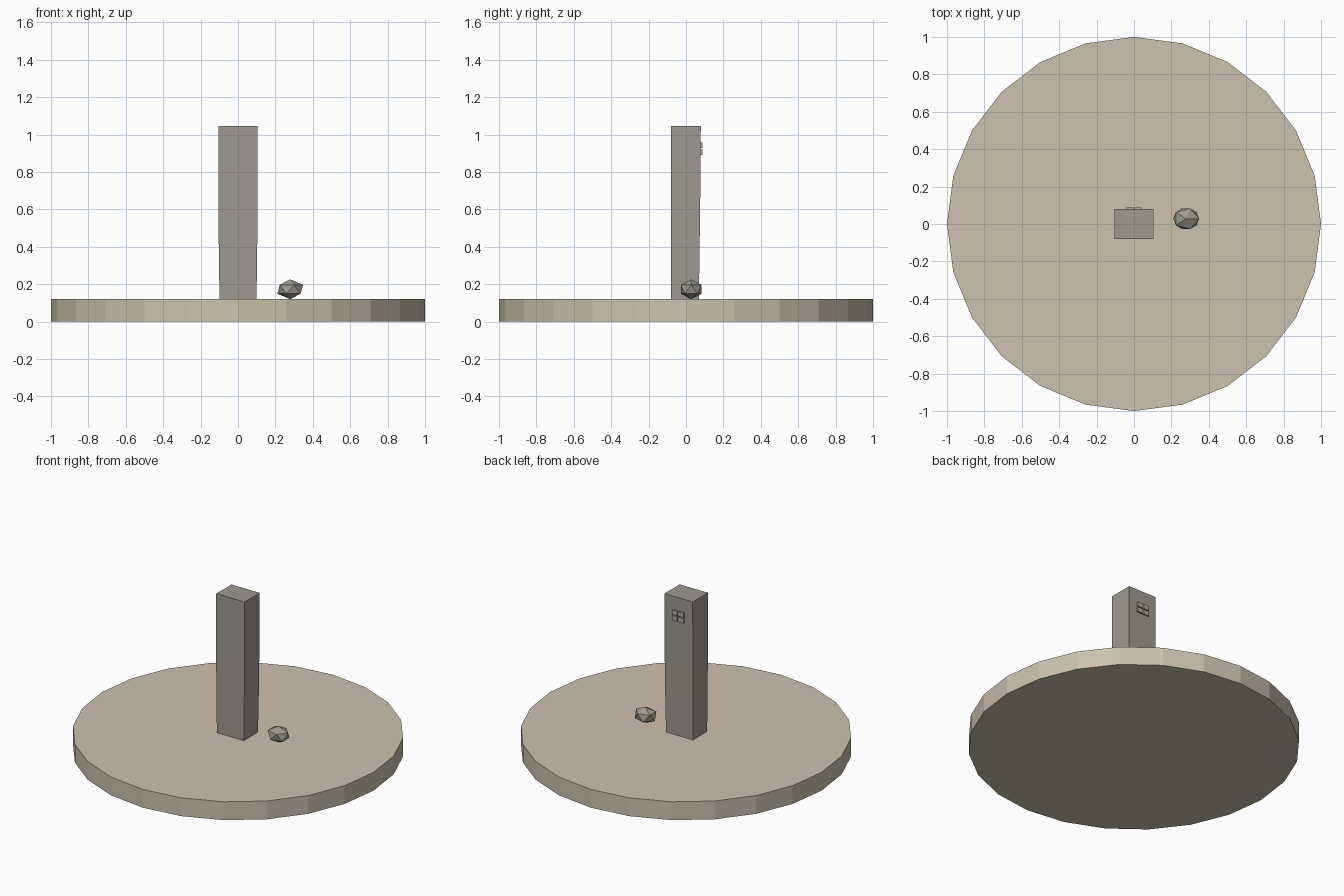
import bpy, bmesh
from mathutils import Matrix, Vector

if "Cube" in bpy.data.objects:
    bpy.data.objects.remove(bpy.data.objects["Cube"])


def material(name, rgb):
    m = bpy.data.materials.new(name)
    m.diffuse_color = (*rgb, 1)
    m.use_nodes = True
    m.node_tree.nodes["Principled BSDF"].inputs["Base Color"].default_value = m.diffuse_color
    return m


sand = material("sand", (0.60, 0.545, 0.42))
stone = material("grey stone", (0.345, 0.322, 0.28))
pebble = material("pebble grey", (0.34, 0.325, 0.27))
relief = material("pale relief", (0.45, 0.42, 0.33))


def finish(name, bm, mat):
    bmesh.ops.recalc_face_normals(bm, faces=bm.faces)
    mesh = bpy.data.meshes.new(name)
    bm.to_mesh(mesh)
    bm.free()
    mesh.materials.append(mat)
    ob = bpy.data.objects.new(name, mesh)
    bpy.context.collection.objects.link(ob)
    return ob


def box(name, x, y, z, mat):
    lo, hi = Vector((x[0], y[0], z[0])), Vector((x[1], y[1], z[1]))
    bm = bmesh.new()
    size = hi - lo
    bmesh.ops.create_cube(bm, size=1, matrix=Matrix.Translation((lo + hi) / 2)
                          @ Matrix.Diagonal((*size, 1)))
    return finish(name, bm, mat)


# Round ground disc with 24 flat sides
bm = bmesh.new()
bmesh.ops.create_cone(bm, cap_ends=True, segments=24, radius1=1, radius2=1,
                      depth=0.122, matrix=Matrix.Translation((0, 0, 0.061)))
finish("ground_disc", bm, sand)

# Standing slab, narrowing very slightly towards its foot
bm = bmesh.new()
rings = []
for z, half_x, back_y in [(0.12, 0.099, 0.069), (0.42, 0.103, 0.073),
                          (0.80, 0.105, 0.078), (1.047, 0.104, 0.079)]:
    corners = [(-half_x, -0.081), (half_x, -0.081), (half_x, back_y), (-half_x, back_y)]
    rings.append([bm.verts.new((x, y, z)) for x, y in corners])
for low, high in zip(rings, rings[1:]):
    for i in range(4):
        j = (i + 1) % 4
        bm.faces.new((low[i], low[j], high[j], high[i]))
bm.faces.new(rings[0])
bm.faces.new(rings[-1])
finish("standing_slab", bm, stone)

# Small raised blocks on the back, two by two with a thin joint
for row, z in enumerate((0.89, 0.928)):
    for col, x in enumerate((-0.043, 0.003)):
        box(f"relief_block_{row}_{col}", (x, x + 0.04), (0.074, 0.088),
            (z, z + 0.031), relief)

# Faceted pebble beside the slab
bm = bmesh.new()
bmesh.ops.create_icosphere(bm, subdivisions=1, radius=1,
                           matrix=Matrix.Translation((0.279, 0.028, 0.173))
                           @ Matrix.Diagonal((0.077, 0.065, 0.053, 1)))
finish("pebble", bm, pebble)
